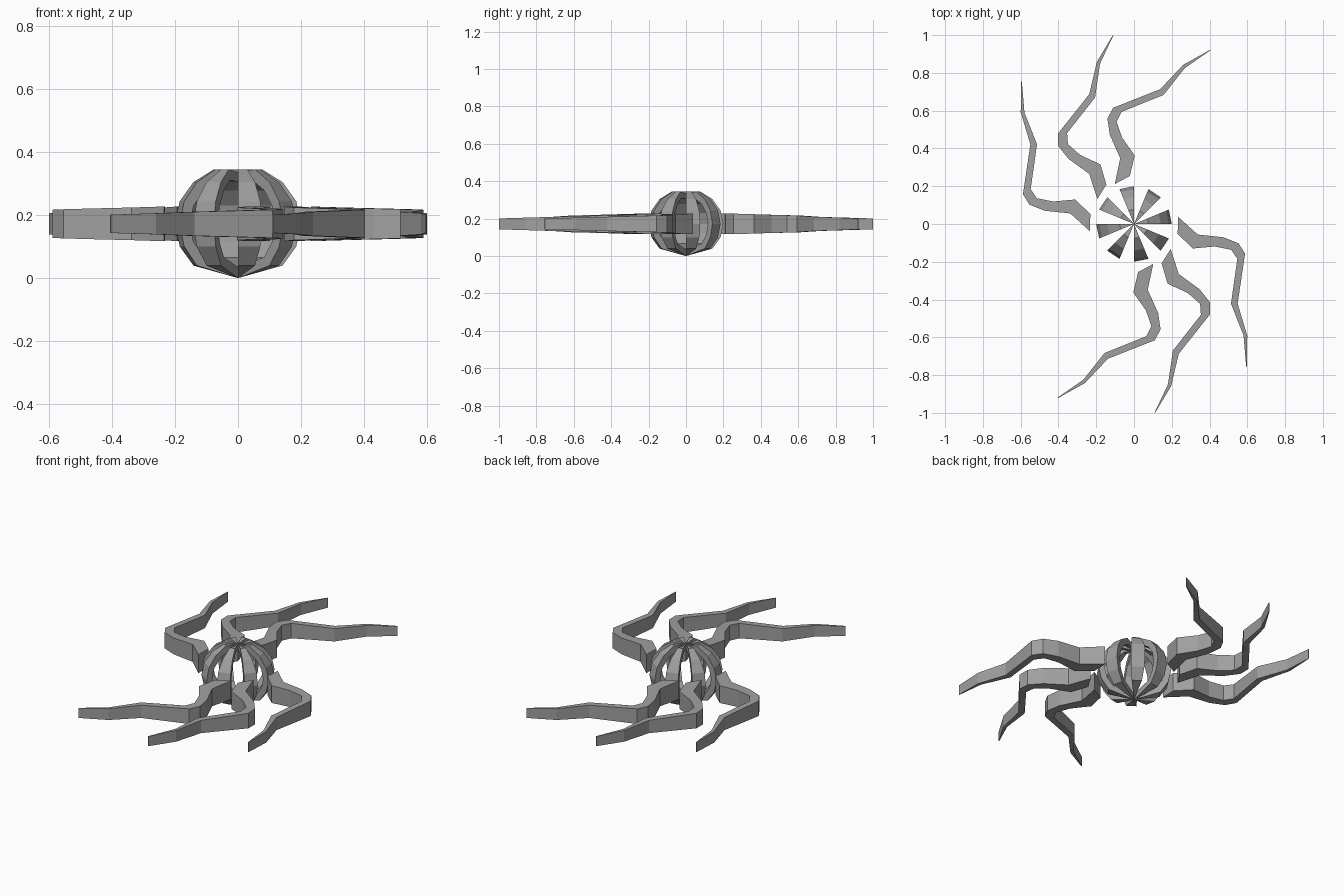
import bpy, bmesh
from math import sin, cos, radians
from mathutils import Matrix, Vector

cube = bpy.data.objects.get("Cube")
if cube:
    bpy.data.objects.remove(cube, do_unlink=True)

grey = bpy.data.materials.new("plain grey")
grey.use_nodes = True
grey.diffuse_color = (0.35, 0.35, 0.35, 1)
grey.node_tree.nodes["Principled BSDF"].inputs["Base Color"].default_value = (0.35, 0.35, 0.35, 1)

MID = 0.172  # height of the body's widest ring


def make_object(name, bm):
    bmesh.ops.remove_doubles(bm, verts=bm.verts, dist=0.0001)
    bmesh.ops.recalc_face_normals(bm, faces=bm.faces)
    mesh = bpy.data.meshes.new(name)
    bm.to_mesh(mesh)
    bm.free()
    mesh.materials.append(grey)
    obj = bpy.data.objects.new(name, mesh)
    bpy.context.collection.objects.link(obj)
    return obj


def skin(bm, sections):
    """Join matching four-cornered sections into a closed bar."""
    rings = [[bm.verts.new(p) for p in s] for s in sections]
    for a, b in zip(rings, rings[1:]):
        for i in range(4):
            j = (i + 1) % 4
            bm.faces.new((a[i], a[j], b[j], b[i]))
    bm.faces.new(rings[0])
    bm.faces.new(rings[-1])


# Body cage: eight thick ribs, every other slice of a faceted ball
def ball_ring(radius, height, angle):
    return radius * cos(radians(angle)), MID + height * sin(radians(angle))


angles = (67.5, 45, 22.5, 0, -22.5, -45)
outer = [(0.0, 0.335)] + [ball_ring(0.2, 0.187, a) for a in angles] + [(0.0, 0.0)]
inner = [(0.0, 0.305)] + [ball_ring(0.165, 0.15, a) for a in angles] + [(0.0, 0.035)]

for k in range(8):
    start = radians(45 * k)
    end = start + radians(22.5)
    bm = bmesh.new()
    sections = []
    for (ro, zo), (ri, zi) in zip(outer, inner):
        sections.append([(r * cos(a), r * sin(a), z) for r, z, a in
                         ((ro, zo, start), (ro, zo, end), (ri, zi, end), (ri, zi, start))])
    skin(bm, sections)
    make_object(f"body_rib_{k + 1}", bm)

# Leg outline seen from above: matching points on both edges, root to tip
leg_edges = [
    ((-0.194, 0.132), (-0.146, 0.209)),
    ((-0.237, 0.265), (-0.178, 0.316)),
    ((-0.347, 0.345), (-0.284, 0.365)),
    ((-0.401, 0.413), (-0.350, 0.423)),
    ((-0.403, 0.478), (-0.354, 0.481)),
    ((-0.237, 0.687), (-0.206, 0.670)),
    ((-0.196, 0.860), (-0.180, 0.848)),
    ((-0.112, 1.000), (-0.109, 0.999)),
]


def make_leg(name, turn, shift):
    place = Matrix.Rotation(radians(turn), 4, "Z")
    bm = bmesh.new()
    sections, travelled, last = [], 0, None
    for left, right in leg_edges:
        centre = (Vector(left) + Vector(right)) / 2
        travelled += (centre - last).length if last else 0
        last = centre
        half = 0.055 - 0.026 * travelled  # legs thin out towards the tip
        corners = [(*left, MID - half), (*right, MID - half),
                   (*right, MID + half), (*left, MID + half)]
        sections.append([place @ (Vector(c)) + shift for c in corners])
    skin(bm, sections)
    return make_object(name, bm)


# Three legs on the back and right, and their half-turn copies
placements = (("back", -30, 0), ("middle", 0, 0), ("side", 30, -0.055))
for label, turn, drop in placements:
    make_leg(f"{label}_leg_a", turn, Vector((0, drop, 0)))
    make_leg(f"{label}_leg_b", turn + 180, Vector((0, -drop, 0)))
